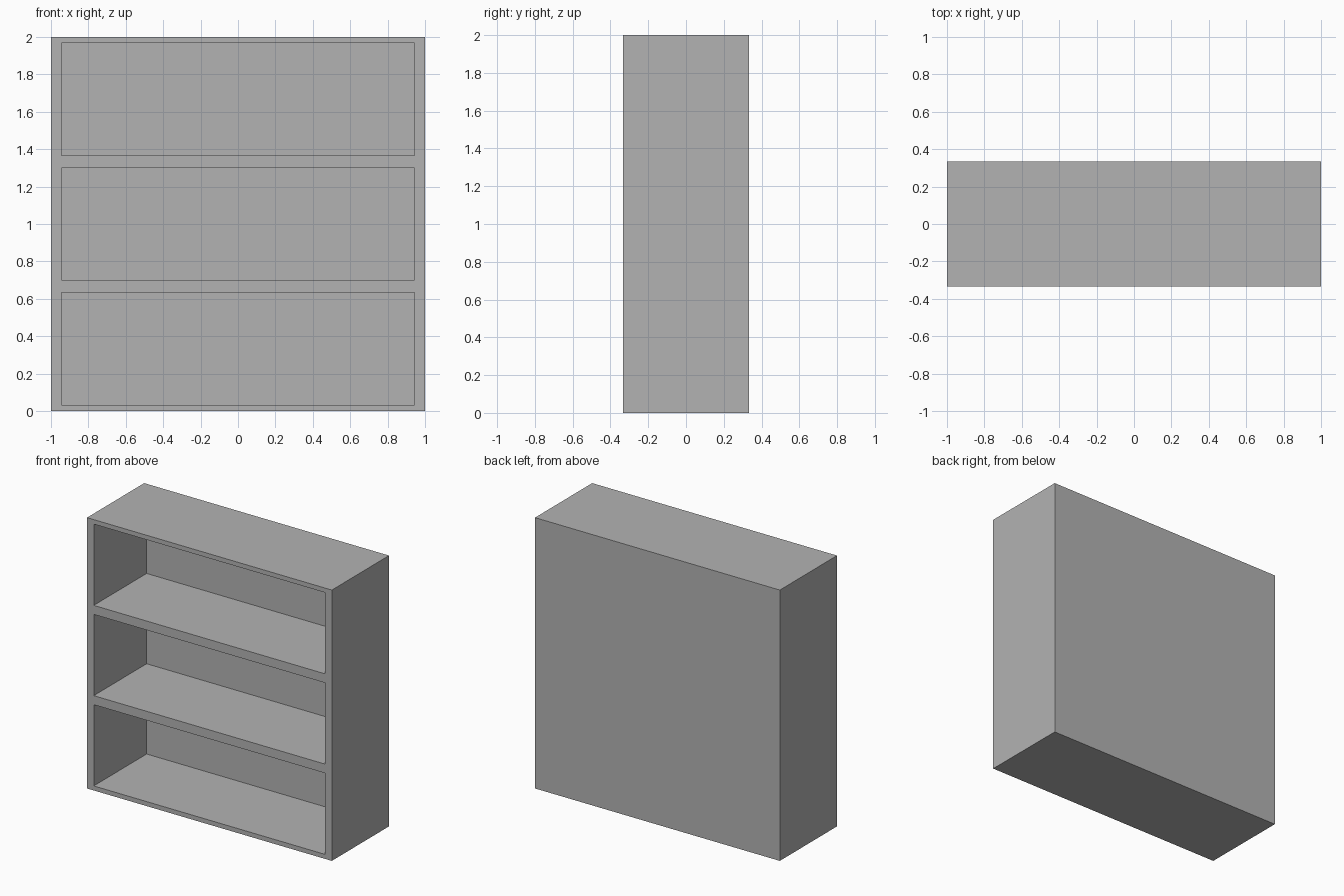
import bpy
import bmesh
from mathutils import Vector

WIDTH, DEPTH, HEIGHT = 2.0, 0.667, 2.0
SIDE = 0.055          # side panel thickness
EDGE = 0.0333         # top and bottom board thickness
BACK = 0.05           # back panel thickness
SHELVES = 3

cube = bpy.data.objects.get("Cube")
if cube:
    bpy.data.objects.remove(cube, do_unlink=True)

# Single plain grey
grey = bpy.data.materials.new("plain_grey")
grey.use_nodes = True
colour = (0.45, 0.45, 0.45, 1.0)
grey.diffuse_color = colour
grey.node_tree.nodes["Principled BSDF"].inputs["Base Color"].default_value = colour

# Solid cabinet block
bm = bmesh.new()
bmesh.ops.create_cube(bm, size=1)
bmesh.ops.scale(bm, vec=(WIDTH, DEPTH, HEIGHT), verts=bm.verts)
bmesh.ops.translate(bm, vec=(0, 0, HEIGHT / 2), verts=bm.verts)


def front_faces():
    bm.normal_update()
    return [f for f in bm.faces if f.normal.y < -0.9]


def cut_front(point, normal):
    faces = front_faces()
    edges = {e for f in faces for e in f.edges}
    verts = {v for f in faces for v in f.verts}
    bmesh.ops.bisect_plane(bm, geom=faces + list(edges) + list(verts),
                           plane_co=point, plane_no=normal)


# Outline the bays on the front
bay = HEIGHT / SHELVES
inner = WIDTH / 2 - SIDE
for x in (-inner, inner):
    cut_front((x, 0, 0), (1, 0, 0))
for i in range(SHELVES):
    for z in (i * bay + EDGE, (i + 1) * bay - EDGE):
        cut_front((0, 0, z), (0, 0, 1))


def is_bay(face):
    c = face.calc_center_median()
    return abs(c.x) < inner and EDGE < c.z % bay < bay - EDGE


# Push the bays in towards the back panel
bays = [f for f in front_faces() if is_bay(f)]
pushed = bmesh.ops.extrude_discrete_faces(bm, faces=bays)["faces"]
for face in pushed:
    bmesh.ops.translate(bm, vec=Vector((0, DEPTH - BACK, 0)), verts=face.verts)
bmesh.ops.recalc_face_normals(bm, faces=bm.faces)

mesh = bpy.data.meshes.new("bookcase")
bm.to_mesh(mesh)
bm.free()
mesh.materials.append(grey)
bookcase = bpy.data.objects.new("bookcase", mesh)
bpy.context.collection.objects.link(bookcase)
